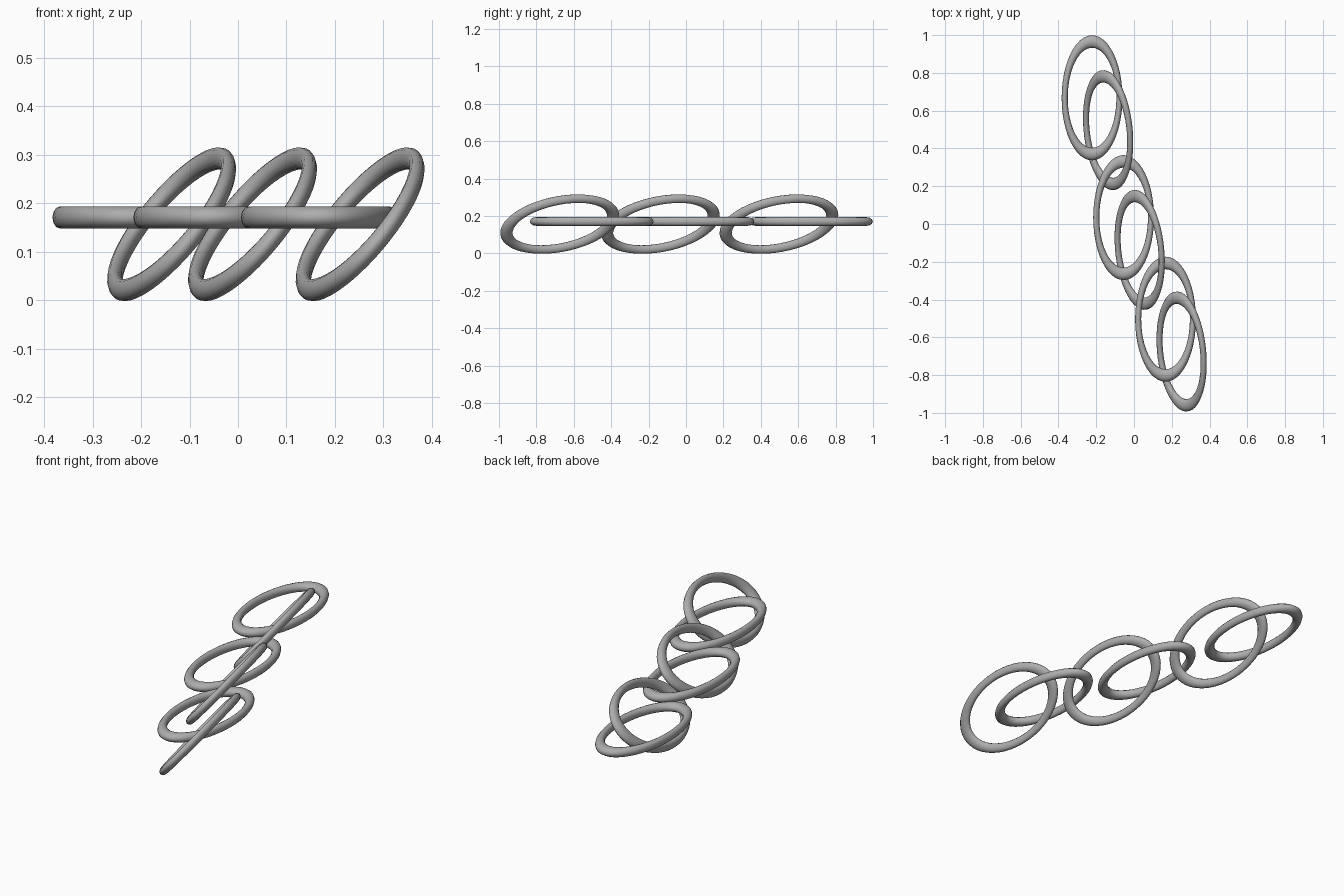
import bpy
from mathutils import Matrix, Vector

cube = bpy.data.objects.get("Cube")
if cube:
    bpy.data.objects.remove(cube, do_unlink=True)

# Single grey metal colour
GREY = (0.42, 0.42, 0.42, 1.0)
metal = bpy.data.materials.new("grey_metal")
metal.use_nodes = True
metal.diffuse_color = GREY
bsdf = next(n for n in metal.node_tree.nodes if n.type == 'BSDF_PRINCIPLED')
bsdf.inputs["Base Color"].default_value = GREY
bsdf.inputs["Roughness"].default_value = 0.5

# Every link is a round ring, tilted to its normal and then stretched
STRETCH = Matrix.Diagonal((0.161, 0.331, 0.23, 1.0))


def add_link(name, centre, normal):
    bpy.ops.mesh.primitive_torus_add(major_radius=0.9, minor_radius=0.1,
                                     major_segments=48, minor_segments=12)
    link = bpy.context.object
    link.name = name
    tilt = Vector(normal).normalized().to_track_quat('Z', 'Y').to_matrix().to_4x4()
    link.data.transform(STRETCH @ tilt)
    link.location = centre
    link.data.materials.append(metal)
    bpy.ops.object.shade_smooth()


# Three pairs: a flat link with a tilted link threaded through it
pairs = {"back": (-0.222, 0.668), "middle": (-0.055, 0.034), "front": (0.167, -0.504)}
for place, (x, y) in pairs.items():
    add_link(place + "_flat_link", (x, y, 0.171), (0, 0, 1))
    add_link(place + "_tilted_link", (x + 0.085, y - 0.171, 0.157), (-0.59, -0.29, 0.755))
